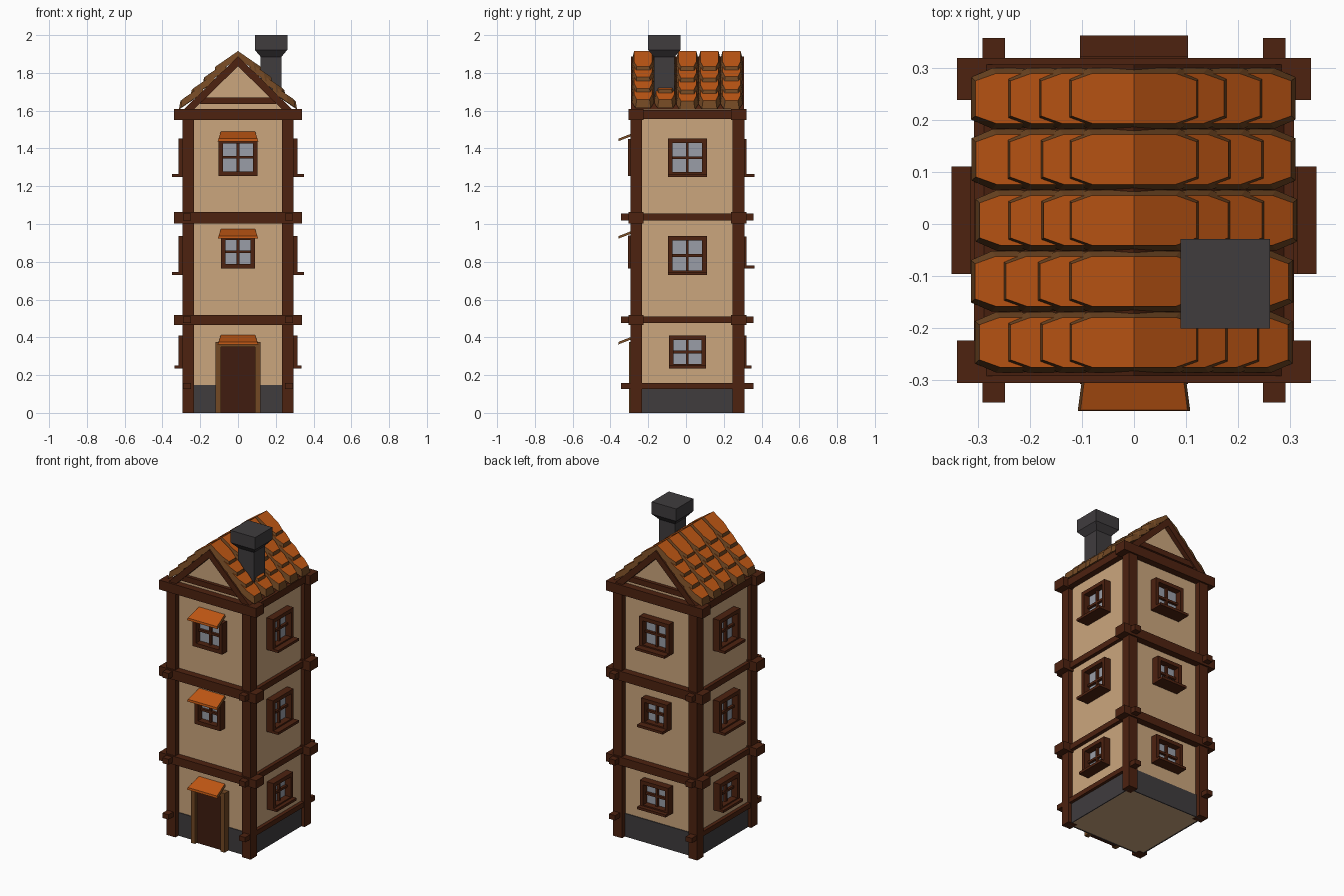
import bpy, bmesh, math, random
from mathutils import Matrix, Vector

if "Cube" in bpy.data.objects:
    bpy.data.objects.remove(bpy.data.objects["Cube"])

random.seed(4)
CY = 0.007                      # centre of the house in y


def material(name, r, g, b):
    m = bpy.data.materials.new(name)
    m.diffuse_color = (r, g, b, 1)
    m.use_nodes = True
    m.node_tree.nodes["Principled BSDF"].inputs["Base Color"].default_value = m.diffuse_color
    return m


PLASTER = material("tan plaster", 0.60, 0.38, 0.205)
TIMBER = material("dark timber", 0.075, 0.016, 0.005)
DOOR = material("door wood", 0.05, 0.012, 0.005)
BROWN = material("mid brown", 0.17, 0.065, 0.017)
ORANGE = material("orange tile", 0.52, 0.095, 0.007)
STONE = material("grey stone", 0.05, 0.045, 0.048)
GLASS = material("window glass", 0.32, 0.34, 0.39)


def finish(name, bm, mats):
    bmesh.ops.recalc_face_normals(bm, faces=bm.faces)
    me = bpy.data.meshes.new(name)
    bm.to_mesh(me)
    bm.free()
    for m in mats:
        me.materials.append(m)
    ob = bpy.data.objects.new(name, me)
    bpy.context.collection.objects.link(ob)
    return ob


def loft(bm, low, high):
    """Closed solid between two matching outlines; returns the high cap."""
    a = [bm.verts.new(p) for p in low]
    b = [bm.verts.new(p) for p in high]
    n = len(a)
    bm.faces.new(a)
    for i in range(n):
        bm.faces.new((a[i], a[(i + 1) % n], b[(i + 1) % n], b[i]))
    return bm.faces.new(b)


def boxes(name, mat, ranges, turn=0):
    """Boxes given as (x0,x1,y0,y1,z0,z1) round the house centre, turned about z."""
    bm = bmesh.new()
    for x0, x1, y0, y1, z0, z1 in ranges:
        ring = [(x0, y0), (x1, y0), (x1, y1), (x0, y1)]
        loft(bm, [(x, y, z0) for x, y in ring], [(x, y, z1) for x, y in ring])
    bm.transform(Matrix.Translation((0, CY, 0)) @ Matrix.Rotation(turn, 4, 'Z'))
    return finish(name, bm, [mat])


def prism(name, mat, pts, half):
    """Extrude an x-z profile along y."""
    bm = bmesh.new()
    loft(bm, [(x, CY - half, z) for x, z in pts], [(x, CY + half, z) for x, z in pts])
    return finish(name, bm, [mat])


# walls and stone footing
W = 0.268
boxes("walls", PLASTER, [(-W, W, -W, W, 0.002, 1.6)])
F = W + 0.005
boxes("stone_footing", STONE, [(s * F - 0.006, s * F, -F, F, 0.0, 0.147) if s > 0 else
                               (-F, -F + 0.006, -F, F, 0.0, 0.147) for s in (-1, 1)] +
      [(-F, F, y, y + 0.006, 0.0, 0.147) for y in (-F, F - 0.006)])


def both(lo, hi):
    return ((lo, hi), (-hi, -lo))


# timber frame: corner posts, cross beams, side beams
boxes("corner_posts", TIMBER, [(*x, *y, 0, 1.57) for x in both(0.233, 0.295)
                               for y in both(0.24, 0.302)])
boxes("front_and_back_beams", TIMBER, [(-0.34, 0.34, *y, z0, z1) for y in both(0.231, 0.312)
                                       for z0, z1 in ((0.465, 0.517), (1.003, 1.063), (1.55, 1.61))])
boxes("side_beams", TIMBER, [(*x, -0.35, 0.35, z0, z1) for x in both(0.248, 0.291)
                             for z0, z1 in ((0.127, 0.158), (0.475, 0.51), (1.018, 1.055))])
boxes("eaves_beams", TIMBER, [(*x, -0.3, 0.3, 1.557, 1.603) for x in both(0.24, 0.307)])


# windows: glass plate, frame, glazing bars, sill
def window(name, turn, half, z0, z1, sill):
    t, mid = 0.024, (z0 + z1) / 2
    boxes(name + "_glass", GLASS, [(-half + t, half - t, -W - 0.006, -W + 0.002, z0 + t, z1 - t)], turn)
    out = -0.314
    parts = [(-half, -half + t, out, -W, z0, z1), (half - t, half, out, -W, z0, z1),
             (-half, half, out, -W, z0, z0 + t), (-half, half, out, -W, z1 - t, z1),
             (-0.007, 0.007, -0.29, -W, z0, z1), (-half, half, -0.29, -W, mid - 0.007, mid + 0.007)]
    if sill:
        parts.append((-half, half, -sill, -W, z0, z0 + 0.016))
    boxes(name + "_frame", TIMBER, parts, turn)


window("front_top_window", 0, 0.104, 1.255, 1.45, 0)
window("front_middle_window", 0, 0.09, 0.765, 0.94, 0)
window("back_top_window", math.pi, 0.104, 1.25, 1.45, 0.355)
window("back_middle_window", math.pi, 0.09, 0.765, 0.935, 0.355)
window("back_ground_window", math.pi, 0.1, 0.235, 0.41, 0.34)
for side, turn in (("right", math.pi / 2), ("left", -math.pi / 2)):
    window(side + "_top_window", turn, 0.103, 1.25, 1.453, 0.35)
    window(side + "_middle_window", turn, 0.103, 0.73, 0.937, 0.35)
    window(side + "_ground_window", turn, 0.098, 0.235, 0.41, 0.337)

# door with its surround
boxes("door", DOOR, [(-0.092, 0.092, -0.292, -W, 0, 0.36)])
boxes("door_surround", BROWN, [(*x, -0.31, -W, 0, 0.37) for x in both(0.09, 0.118)] +
      [(-0.118, 0.118, -0.31, -W, 0.35, 0.375)])

# sloping tile awnings over the front openings
for name, z in (("door", 0.362), ("middle_window", 0.922), ("top_window", 1.438)):
    bm = bmesh.new()
    plan = [(-0.095, -W, z + 0.052), (0.095, -W, z + 0.052),
            (0.108, -0.366, z + 0.014), (-0.108, -0.366, z + 0.014)]
    top = loft(bm, [(x, y + CY, h - 0.014) for x, y, h in plan],
               [(x * 0.95, y * 0.995 + CY, h) for x, y, h in plan])
    for f in bm.faces:
        f.material_index = 1
    top.material_index = 0
    for f in bm.faces:          # the lower lip is orange too
        if all(v.co.y < -0.34 for v in f.verts):
            f.material_index = 0
    finish(name + "_awning", bm, [ORANGE, BROWN])

# gables: plaster triangle, rafters with roof deck, collar beams
prism("gable_plaster", PLASTER, [(0, 1.86), (0.265, 1.6), (-0.265, 1.6)], W)
prism("roof_deck", TIMBER, [(0, 1.888), (0.288, 1.605), (0.235, 1.605), (0, 1.835),
                            (-0.235, 1.605), (-0.288, 1.605)], 0.299)
boxes("collar_beams", TIMBER, [(-0.2, 0.2, *y, 1.635, 1.67) for y in both(0.26, 0.29)])

# roof tiles: five columns, three rows a side plus the ridge caps
SLOPE = 0.69


def tile(bm, side, y, lower, length, thick=0.04):
    z_low = 1.888 - 0.983 * lower + 0.025
    w = 0.058

    def pt(s, t, n):            # s runs down the slope, t across, n upwards
        return (side * (lower - length + s), y + t, z_low + SLOPE * (length - s) + n)

    def outline(w, l, n):
        return [pt(0, -w, n), pt(0, w, n), pt(l - 0.04, w, n), pt(l, w * 0.7, n),
                pt(l, -w * 0.7, n), pt(l - 0.04, -w, n)]
    first = len(bm.faces)
    top = loft(bm, outline(w, length, 0), outline(w - 0.01, length - 0.008, thick))
    bm.faces.ensure_lookup_table()
    for f in bm.faces[first:]:
        f.material_index = 1
    top.material_index = 0


bm = bmesh.new()
for col in range(5):
    y = CY + (col - 2) * 0.117
    for side in (-1, 1):
        for lower in (0.308, 0.25, 0.185):
            tile(bm, side, y, lower + random.uniform(-0.006, 0.006), 0.12)
        tile(bm, side, y, 0.128, 0.128)
finish("roof_tiles", bm, [ORANGE, BROWN])

# chimney: shaft, flared collar and cap as one stack of square rings
bm = bmesh.new()
rings = [(0.055, 1.6), (0.055, 1.885), (0.086, 1.922), (0.086, 2.0)]
for (r0, z0), (r1, z1) in zip(rings, rings[1:]):
    sq = [(-1, -1), (1, -1), (1, 1), (-1, 1)]
    loft(bm, [(0.175 + a * r0, -0.115 + b * r0, z0) for a, b in sq],
         [(0.175 + a * r1, -0.115 + b * r1, z1) for a, b in sq])
finish("chimney", bm, [STONE])
